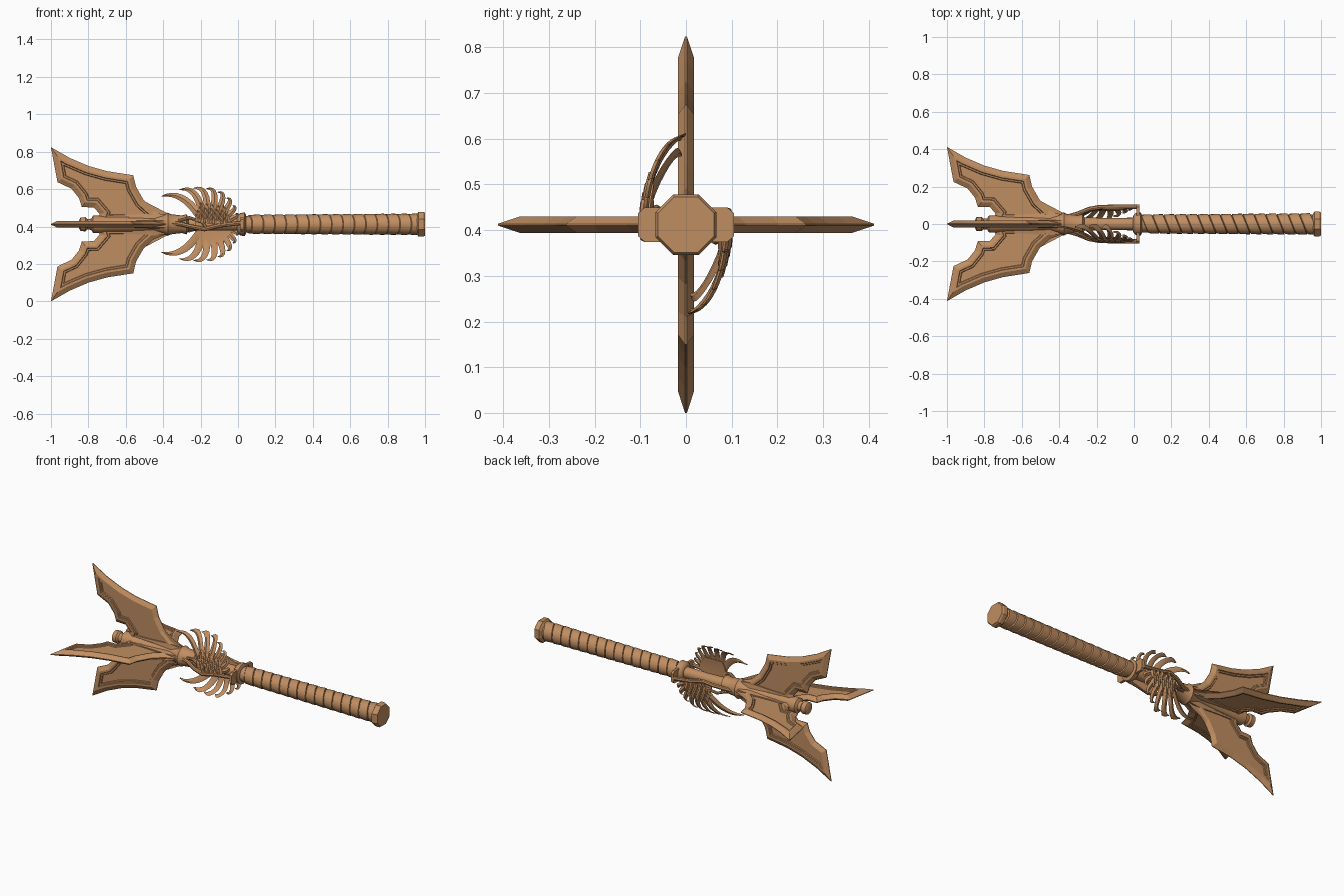
import bpy, bmesh, math
from mathutils import Vector

cube = bpy.data.objects.get("Cube")
if cube:
    bpy.data.objects.remove(cube)

AXIS_Z = 0.412
bronze = bpy.data.materials.new("warm_bronze")
bronze.use_nodes = True
COLOR = (0.53, 0.27, 0.12, 1)
bronze.diffuse_color = COLOR
bronze.node_tree.nodes["Principled BSDF"].inputs["Base Color"].default_value = COLOR


def finish(name, bm, turn=0, smooth=True):
    """Turn a bmesh into an object placed on the weapon's long axis."""
    bmesh.ops.recalc_face_normals(bm, faces=bm.faces)
    mesh = bpy.data.meshes.new(name)
    bm.to_mesh(mesh)
    bm.free()
    mesh.materials.append(bronze)
    ob = bpy.data.objects.new(name, mesh)
    bpy.context.collection.objects.link(ob)
    ob.location.z = AXIS_Z
    ob.rotation_euler.x = turn
    if smooth:
        bpy.ops.object.select_all(action="DESELECT")
        ob.select_set(True)
        bpy.context.view_layer.objects.active = ob
        bpy.ops.object.shade_smooth_by_angle(angle=math.radians(35))
    return ob


def loft(bm, rings):
    """Skin closed rings of points and cap both ends."""
    vs = [[bm.verts.new(p) for p in ring] for ring in rings]
    n = len(vs[0])
    for a, b in zip(vs, vs[1:]):
        for i in range(n):
            j = (i + 1) % n
            bm.faces.new((a[i], a[j], b[j], b[i]))
    bm.faces.new(vs[0])
    bm.faces.new(vs[-1])


def turned(bm, profile, sides=16, shear=0, phase=0):
    """Rings around x from (x, radius) pairs; shear tilts them along y."""
    rings = []
    for x, r in profile:
        ring = []
        for i in range(sides):
            a = 2 * math.pi * i / sides + phase
            y = r * math.cos(a)
            ring.append((x - shear * y, y, r * math.sin(a)))
        rings.append(ring)
    loft(bm, rings)


def box(bm, lo, hi):
    loft(bm, [[(x, lo[1], lo[2]), (x, hi[1], lo[2]), (x, hi[1], hi[2]), (x, lo[1], hi[2])]
              for x in (lo[0], hi[0])])


# Grip: a row of slanted, overlapping wrap bands around a core
bm = bmesh.new()
turned(bm, [(0.02, 0.044), (0.97, 0.05)])
BANDS = 15
pitch = 0.91 / BANDS
for k in range(BANDS):
    x = 0.055 + k * pitch
    r = 0.049 + 0.006 * k / BANDS
    turned(bm, [(x, r - 0.006), (x + 0.004, r), (x + pitch * 0.7, r + 0.003),
                (x + pitch * 0.97, r + 0.003), (x + pitch, r - 0.006)], 20, 0.4)
finish("grip_wrap", bm)

# Faceted pommel
bm = bmesh.new()
turned(bm, [(0.955, 0.055), (0.965, 0.072), (0.99, 0.072), (1.0, 0.066)], 8,
       phase=math.pi / 8)
finish("pommel", bm, smooth=False)

# Guard: collar rings and a plate with two ears
bm = bmesh.new()
turned(bm, [(-0.005, 0.04), (0.0, 0.05), (0.012, 0.06), (0.036, 0.063), (0.042, 0.05)], 16)
finish("guard_collar", bm)
bm = bmesh.new()
loft(bm, [[(x, y, z) for y, z in ((-0.105, -0.025), (-0.09, -0.038), (0.09, -0.038),
           (0.105, -0.025), (0.105, 0.025), (0.09, 0.038), (-0.09, 0.038), (-0.105, 0.025))]
          for x in (0.014, 0.03)])
finish("guard_plate", bm, smooth=False)

# Shaft, flared neck and the core between the blades, ending in a beaded stub
bm = bmesh.new()
turned(bm, [(-0.85, 0.022), (-0.842, 0.036), (-0.815, 0.038), (-0.805, 0.028),
            (-0.785, 0.03), (-0.775, 0.046), (-0.73, 0.046), (-0.7, 0.042), (-0.6, 0.04),
            (-0.45, 0.038), (-0.40, 0.05), (-0.375, 0.062), (-0.36, 0.054),
            (-0.3, 0.047), (-0.275, 0.054), (-0.265, 0.036), (-0.15, 0.032), (0.01, 0.034)])
finish("shaft_core", bm)

# Four blades: sharp rim, raised border, sunken panel
OUTLINE = [(-1.0, 0.412), (-0.9, 0.355), (-0.8, 0.312), (-0.7, 0.284), (-0.56, 0.262),
           (-0.545, 0.2), (-0.505, 0.13), (-0.45, 0.08), (-0.36, 0.045), (-0.33, 0.0),
           (-0.76, 0.0), (-0.74, 0.055), (-0.77, 0.09), (-0.835, 0.092), (-0.85, 0.14),
           (-0.89, 0.19), (-0.965, 0.225)]
for k, side in enumerate(("upper", "front", "lower", "back")):
    bm = bmesh.new()
    loft(bm, [[(x, y, z) for x, z in OUTLINE] for y in (-0.002, 0.002)])
    bmesh.ops.recalc_face_normals(bm, faces=bm.faces)
    for face in [f for f in bm.faces if len(f.verts) > 4]:
        for thick, depth in ((0.025, 0.016), (0.012, 0.0), (0.003, -0.005),
                             (0.008, 0.0), (0.003, -0.005)):
            bmesh.ops.inset_region(bm, faces=[face], thickness=thick, depth=depth,
                                   use_even_offset=True)
    finish(side + "_blade", bm, k * math.pi / 2, smooth=False)
    # Thick spine where the blade springs from the neck
    bm = bmesh.new()
    loft(bm, [[(x, -w, 0), (x, -w * 0.6, h), (x, w * 0.6, h), (x, w, 0)]
              for x, w, h in ((-0.36, 0.03, 0.05), (-0.45, 0.028, 0.06),
                              (-0.58, 0.024, 0.052), (-0.72, 0.022, 0.046))])
    finish(side + "_blade_spine", bm, k * math.pi / 2, smooth=False)


# Wings: feathers laid over a curved shell, repeated half a turn round the axis
def shell(x, h, lift=0.0):
    bulge = math.sqrt(max(0.0, 1 - (h / 0.195) ** 2))
    narrow = min(1.0, max(0.25, (x + 0.45) / 0.25))
    return Vector((x, -(0.088 * bulge * narrow + lift), h))


def feather(bm, root, ctrl, tip, width, lift=0.0, steps=8):
    root, ctrl, tip = Vector(root), Vector(ctrl), Vector(tip)
    rings = []
    for i in range(steps + 1):
        t = i / steps
        p = root * (1 - t) ** 2 + ctrl * 2 * t * (1 - t) + tip * t * t
        d = ((ctrl - root) * (1 - t) + (tip - ctrl) * t).normalized()
        side = Vector((-d.y, d.x)) * width * (0.06 + 0.94 * (1 - t ** 2.5)) / 2
        a, b = p + side, p - side
        rings.append([shell(a.x, a.y, lift), shell(p.x, p.y, lift + 0.007),
                      shell(b.x, b.y, lift), shell(p.x, p.y, lift - 0.005)])
    loft(bm, rings)


def tube(bm, pts, r, sides=8):
    rings = []
    for i, p in enumerate(pts):
        d = (pts[min(i + 1, len(pts) - 1)] - pts[max(i - 1, 0)]).normalized()
        u = d.cross(Vector((0, 0, 1))).normalized()
        v = d.cross(u)
        rings.append([p + r * (u * math.cos(2 * math.pi * s / sides)
                               + v * math.sin(2 * math.pi * s / sides)) for s in range(sides)])
    loft(bm, rings)


TIPS = [(-0.41, 0.15), (-0.315, 0.184), (-0.24, 0.192), (-0.17, 0.19),
        (-0.11, 0.172), (-0.062, 0.14), (-0.03, 0.1), (-0.012, 0.06)]
for turn, side in ((0, "front"), (math.pi, "back")):
    # Long curling flight feathers
    bm = bmesh.new()
    for i, (x, h) in enumerate(TIPS):
        f = i / (len(TIPS) - 1)
        root = (-0.21 + 0.15 * f, 0.05 - 0.03 * f)
        ctrl = (x + 0.11 - 0.08 * f, h + 0.035 - 0.045 * f)
        feather(bm, root, ctrl, (x, h), 0.042 - 0.014 * f)
    finish(side + "_wing_feathers", bm, turn)

    # Short overlapping scales near the wing root
    bm = bmesh.new()
    for row in range(4):
        for col in range(6 - row // 2):
            x = -0.215 + col * 0.03 + row * 0.009
            h = 0.012 + row * 0.02 - col * 0.004
            feather(bm, (x, h), (x + 0.004, h + 0.025), (x - 0.012, h + 0.043),
                    0.026, 0.008 - row * 0.0015, 4)
    finish(side + "_wing_scales", bm, turn, smooth=False)

    # Curved shell plate behind the scales
    bm = bmesh.new()
    rows = [(-0.03, -0.2, -0.14), (0.0, -0.23, -0.04), (0.03, -0.225, -0.035),
            (0.06, -0.215, -0.05), (0.09, -0.2, -0.08)]
    loft(bm, [[shell(x0 + (x1 - x0) * s, h, off) for s, off in
               ((0, 0), (0.5, 0), (1, 0), (1, -0.008), (0.5, -0.008), (0, -0.008))]
              for h, x0, x1 in rows])
    finish(side + "_wing_plate", bm, turn)

    # Wing bones joining neck and guard
    bm = bmesh.new()
    tube(bm, [Vector(p) for p in ((-0.37, -0.035, 0.01), (-0.3, -0.055, 0),
              (-0.24, -0.08, -0.014), (-0.18, -0.09, -0.026), (-0.1, -0.092, -0.006),
              (0.02, -0.092, 0.008))], 0.012)
    tube(bm, [Vector(p) for p in ((-0.33, -0.035, 0.015), (-0.26, -0.065, 0.035),
              (-0.19, -0.088, 0.012), (-0.17, -0.092, -0.02))], 0.009)
    finish(side + "_wing_bones", bm, turn)
